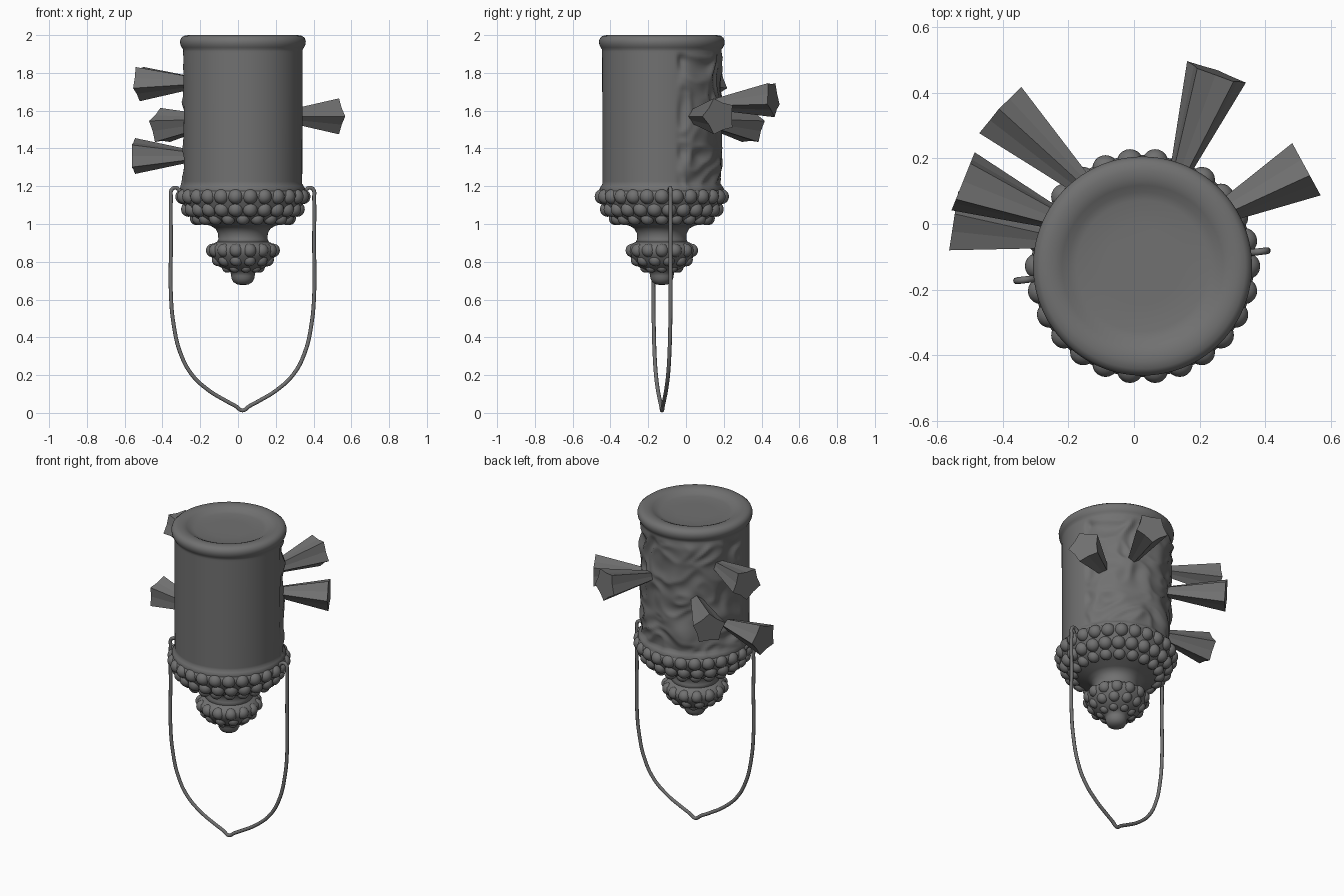
import bpy, bmesh, math
from mathutils import Vector, noise

if "Cube" in bpy.data.objects:
    bpy.data.objects.remove(bpy.data.objects["Cube"])

CX, CY = 0.026, -0.128          # axis of the turned parts

grey = bpy.data.materials.new("dark grey")
grey.diffuse_color = (0.165, 0.165, 0.165, 1)
grey.use_nodes = True
grey.node_tree.nodes["Principled BSDF"].inputs["Base Color"].default_value = grey.diffuse_color


def add(name, bm, smooth=True):
    bmesh.ops.recalc_face_normals(bm, faces=bm.faces)
    me = bpy.data.meshes.new(name)
    bm.to_mesh(me)
    bm.free()
    me.materials.append(grey)
    for p in me.polygons:
        p.use_smooth = smooth
    ob = bpy.data.objects.new(name, me)
    bpy.context.collection.objects.link(ob)
    return ob


def lathe(name, profile, segs=96, shape=None):
    """Revolve (r, z) points; shape(angle, r, z) may alter the radius."""
    bm = bmesh.new()
    rings = []
    for r, z in profile:
        if r == 0:
            rings.append([bm.verts.new((CX, CY, z))] * segs)
            continue
        ring = []
        for i in range(segs):
            a = 2 * math.pi * i / segs
            q = shape(a, r, z) if shape else r
            ring.append(bm.verts.new((CX + q * math.cos(a), CY + q * math.sin(a), z)))
        rings.append(ring)
    for A, B in zip(rings, rings[1:]):
        for i in range(segs):
            j = (i + 1) % segs
            vs = []
            for v in (A[i], A[j], B[j], B[i]):
                if v not in vs:
                    vs.append(v)
            bm.faces.new(vs)
    return add(name, bm)


def step(x, a, b):
    t = min(1, max(0, (x - a) / (b - a)))
    return t * t * (3 - 2 * t)


# rough, wrinkled panel on the back of the body
def rough(a, r, z):
    d = math.degrees(a)
    w = step(d, 14, 20) * (1 - step(d, 180, 187)) * step(z, 1.17, 1.22) * (1 - step(z, 1.87, 1.92))
    if w == 0:
        return r
    p = Vector((math.cos(a) * 2.6, math.sin(a) * 2.6, z * 9))
    p += 0.7 * noise.noise_vector(p * 0.6)
    n = 1 - 2 * abs(noise.noise(p))
    n = 0.6 * n + 0.9 * noise.noise(p * 0.8 + Vector((5, 1, 3)))
    return r + w * (0.022 * n - 0.008)


# main body with dished top and rolled rim
top = [(0, 1.97), (0.12, 1.97), (0.20, 1.972), (0.225, 1.978), (0.245, 1.99), (0.265, 1.998),
       (0.29, 2.0), (0.313, 1.996), (0.327, 1.985), (0.333, 1.968), (0.331, 1.95), (0.324, 1.935),
       (0.317, 1.925)]
wall = [(0.316 - 0.002 * (i / 60), 1.915 - i * 0.0117) for i in range(61)]
foot = [(0.322, 1.20), (0.33, 1.185), (0.325, 1.16)]
lathe("body", top + wall + foot, 160, rough)

# bowl below the body
lathe("bowl", [(0.30, 1.19), (0.33, 1.175), (0.338, 1.15), (0.325, 1.115), (0.31, 1.09),
               (0.295, 1.06), (0.265, 1.03), (0.225, 1.005), (0.17, 0.99), (0.145, 0.975),
               (0.132, 0.95), (0.13, 0.92), (0.14, 0.90), (0.10, 0.89)])

# pendant and its tip
lathe("pendant", [(0.10, 0.92), (0.15, 0.90), (0.178, 0.88), (0.182, 0.855), (0.17, 0.83),
                  (0.15, 0.80), (0.125, 0.775), (0.09, 0.755), (0.066, 0.745), (0.062, 0.725),
                  (0.06, 0.71), (0.05, 0.692), (0.03, 0.68), (0, 0.676)], 64)


# staggered rows of knobs: radius of row, height, count, knob size
def knobs(name, rows):
    bm = bmesh.new()
    for k, (R, z, n, s) in enumerate(rows):
        for i in range(n):
            a = 2 * math.pi * (i + 0.5 * (k % 2)) / n
            c = Vector((CX + R * math.cos(a), CY + R * math.sin(a), z))
            new = bmesh.ops.create_icosphere(bm, subdivisions=3, radius=s)["verts"]
            bmesh.ops.translate(bm, verts=new, vec=c)
    add(name, bm)


knobs("bowl_knobs", [(0.318, 1.145, 26, 0.040), (0.290, 1.078, 24, 0.040), (0.245, 1.03, 20, 0.036)])
knobs("pendant_knobs", [(0.160, 0.86, 14, 0.036), (0.135, 0.81, 12, 0.034), (0.088, 0.77, 9, 0.028)])


# flared star-ended spikes: base point, end point, roll
def spike(name, base, end, roll):
    bm = bmesh.new()
    b, e = Vector(base), Vector(end)
    d = (e - b).normalized()
    u = d.cross(Vector((0, 0, 1))).normalized()
    v = u.cross(d)

    def ring(c, ro, ri):
        out = []
        for i in range(10):
            a = math.radians(roll) + math.pi * i / 5
            r = ri if i % 2 else ro
            out.append(bm.verts.new(c + u * r * math.cos(a) + v * r * math.sin(a)))
        return out
    A = ring(b - d * 0.04, 0.034, 0.027)
    B = ring(e, 0.1, 0.075)
    for i in range(10):
        bm.faces.new((A[i], A[(i + 1) % 10], B[(i + 1) % 10], B[i]))
    bm.faces.new(A)
    bm.faces.new(B)
    add(name, bm, False)


for i, (b, e, roll) in enumerate([
        ((0.155, 0.20, 1.64), (0.25, 0.46, 1.665), 54),
        ((0.29, 0.05, 1.57), (0.52, 0.175, 1.57), 0),
        ((-0.18, 0.14, 1.54), (-0.405, 0.345, 1.515), 90),
        ((-0.27, 0.03, 1.75), (-0.52, 0.13, 1.75), 54),
        ((-0.29, -0.04, 1.36), (-0.55, 0.0, 1.36), 0)]):
    spike(f"spike_{i + 1}", b, e, roll)

# hanging wire loop, slightly turned about z
half = [(0.325, 1.165), (0.34, 1.185), (0.358, 1.192), (0.376, 1.18), (0.379, 1.14), (0.379, 0.9), (0.379, 0.62),
        (0.365, 0.47), (0.33, 0.32), (0.27, 0.205), (0.18, 0.12), (0.09, 0.065), (0.035, 0.035)]
path = [(-x, z) for x, z in half] + [(0, 0.013)] + half[::-1]
cu = bpy.data.curves.new("wire_path", "CURVE")
cu.dimensions = "3D"
cu.bevel_depth = 0.0105
cu.bevel_resolution = 3
cu.resolution_u = 6
cu.use_fill_caps = True
sp = cu.splines.new("BEZIER")
sp.bezier_points.add(len(path) - 1)
for p, (x, z) in zip(sp.bezier_points, path):
    p.co = (0.024 + x, -0.127 + 0.12 * x, z)
    p.handle_left_type = p.handle_right_type = "AUTO"
tmp = bpy.data.objects.new("wire_path", cu)
bpy.context.collection.objects.link(tmp)
dg = bpy.context.evaluated_depsgraph_get()
me = bpy.data.meshes.new_from_object(tmp.evaluated_get(dg))
bpy.data.objects.remove(tmp)
bm = bmesh.new()
bm.from_mesh(me)
add("wire_loop", bm)
